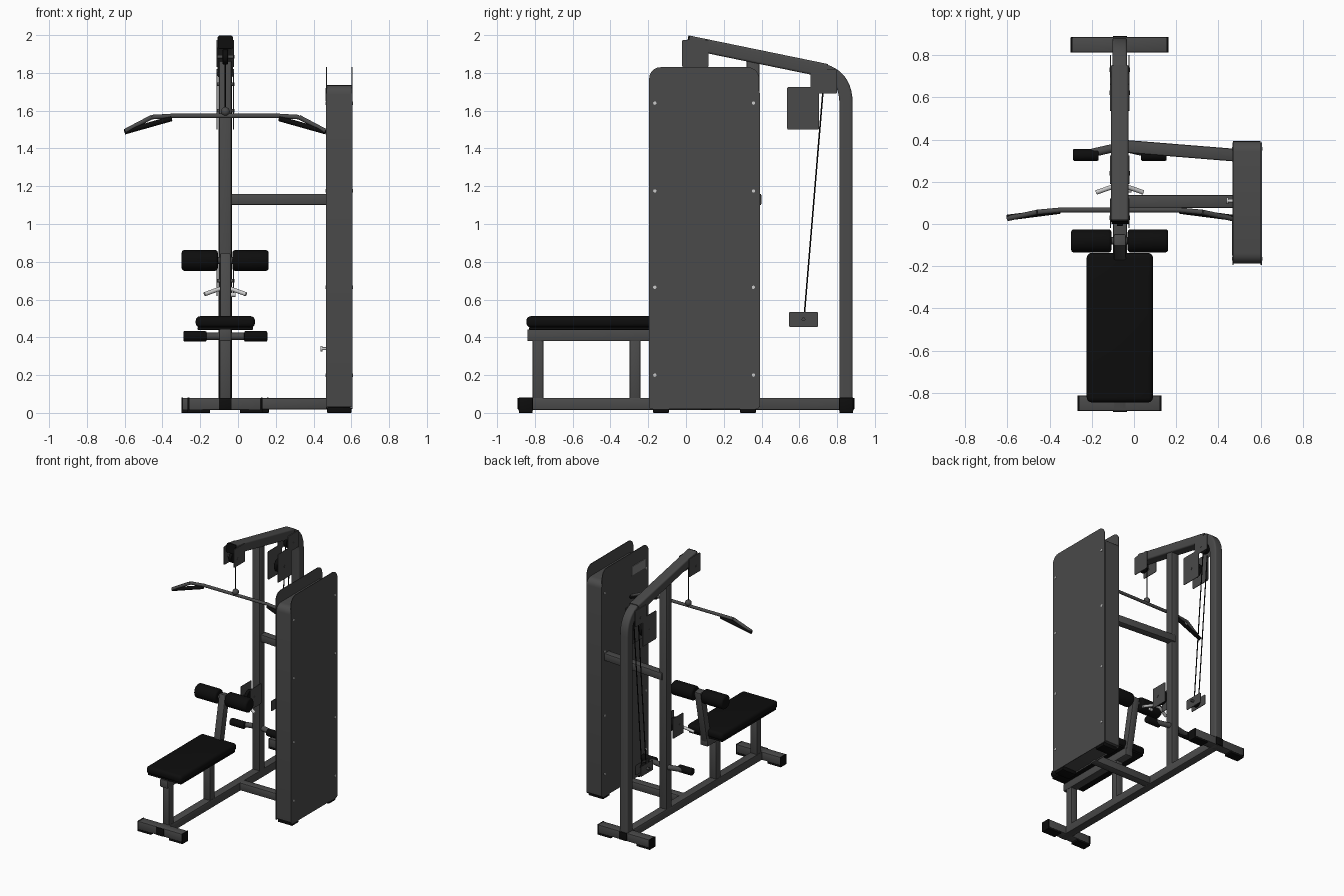
import bpy, bmesh, math
from mathutils import Vector, Matrix

if "Cube" in bpy.data.objects:
    bpy.data.objects.remove(bpy.data.objects["Cube"])

CX = -0.067  # centre line of the main frame


def material(name, rgb):
    m = bpy.data.materials.new(name)
    m.diffuse_color = (*rgb, 1)
    m.use_nodes = True
    m.node_tree.nodes["Principled BSDF"].inputs["Base Color"].default_value = m.diffuse_color
    return m


GREY = material("dark grey paint", (0.068, 0.068, 0.068))
BLACK = material("black rubber", (0.004, 0.004, 0.004))
SILVER = material("silver metal", (0.6, 0.6, 0.6))
LABEL = material("label grey", (0.22, 0.22, 0.22))


def finish(name, bm, mat):
    bmesh.ops.recalc_face_normals(bm, faces=bm.faces[:])
    me = bpy.data.meshes.new(name)
    bm.to_mesh(me)
    bm.free()
    me.materials.append(mat)
    ob = bpy.data.objects.new(name, me)
    bpy.context.collection.objects.link(ob)
    return ob


def round_box(size, bevel, seg):
    bm = bmesh.new()
    bmesh.ops.create_cube(bm, size=1, matrix=Matrix.Diagonal((*size, 1)))
    if bevel:
        bmesh.ops.bevel(bm, geom=bm.edges[:], offset=bevel, segments=seg,
                        profile=0.5, affect='EDGES')
    return bm


def box(name, lo, hi, mat=GREY, bevel=0.006, seg=2):
    lo, hi = Vector(lo), Vector(hi)
    bm = round_box(hi - lo, bevel, seg)
    bmesh.ops.translate(bm, verts=bm.verts[:], vec=(lo + hi) / 2)
    return finish(name, bm, mat)


def between(bm, a, b):
    rot = (b - a).to_track_quat('Z', 'Y').to_matrix().to_4x4()
    bmesh.ops.transform(bm, verts=bm.verts[:], matrix=Matrix.Translation((a + b) / 2) @ rot)


def beam(name, a, b, w=0.065, mat=GREY, bevel=0.008):
    a, b = Vector(a), Vector(b)
    bm = round_box((w, w, (b - a).length), bevel, 2)
    between(bm, a, b)
    return finish(name, bm, mat)


def rod(name, a, b, r, mat=GREY, seg=20, bevel=0.0):
    a, b = Vector(a), Vector(b)
    bm = bmesh.new()
    bmesh.ops.create_cone(bm, cap_ends=True, segments=seg, radius1=r, radius2=r,
                          depth=(b - a).length)
    if bevel:
        rim = [e for e in bm.edges if abs(e.verts[0].co.z - e.verts[1].co.z) < 1e-5]
        bmesh.ops.bevel(bm, geom=rim, offset=bevel, segments=3, profile=0.5, affect='EDGES')
    between(bm, a, b)
    return finish(name, bm, mat)


def rounded_rect(x0, x1, y0, y1, r_low, r_high):
    pts = []
    for cx, cy, r, a0 in ((x1, y0, r_low, -90), (x1, y1, r_high, 0),
                          (x0, y1, r_high, 90), (x0, y0, r_low, 180)):
        ox = cx - r if cx == x1 else cx + r
        oy = cy - r if cy == y1 else cy + r
        for i in range(6):
            t = math.radians(a0 + 18 * i)
            pts.append((ox + r * math.cos(t), oy + r * math.sin(t)))
    return pts


def loft(name, rings, mat=GREY):
    bm = bmesh.new()
    loops = [[bm.verts.new(p) for p in ring] for ring in rings]
    n = len(loops[0])
    for l0, l1 in zip(loops, loops[1:]):
        for i in range(n):
            bm.faces.new((l0[i], l0[(i + 1) % n], l1[(i + 1) % n], l1[i]))
    bm.faces.new(loops[0])
    bm.faces.new(loops[-1])
    return finish(name, bm, mat)


def slab(name, x0, x1, y0, y1, z0, z1, r_low=0.008, r_high=0.008, mat=GREY):
    prof = rounded_rect(y0, y1, z0, z1, r_low, r_high)
    return loft(name, [[(x, y, z) for y, z in prof] for x in (x0, x1)], mat)


def sweep(name, path, w, h, mat=GREY):
    """Rounded rectangular tube along a path of (y, z) points."""
    prof = rounded_rect(-w / 2, w / 2, -h / 2, h / 2, 0.012, 0.012)
    rings = []
    for i, p in enumerate(path):
        q, s = path[max(i - 1, 0)], path[min(i + 1, len(path) - 1)]
        t = Vector((s[0] - q[0], s[1] - q[1])).normalized()
        rings.append([(CX + u, p[0] - t.y * v, p[1] + t.x * v) for u, v in prof])
    return loft(name, rings, mat)


# base rail, cross feet and rubber pads
box("base_rail", (CX - .033, -.88, .015), (CX + .033, .88, .08))
for s, nm in ((-1, "front"), (1, "rear")):
    xa, xb = (-.267, .13) if s < 0 else (-.30, .163)
    ya, yb = sorted((s * .885, s * .812))
    box(nm + "_foot", (xa + .006, ya, .015), (xb - .006, yb, .08))
    box(nm + "_rail_cap", (CX - .033, s * .887 - .004, .018), (CX + .033, s * .887 + .004, .08),
        BLACK, .002)
    for x0, x1, end in ((xa, xa + .12, xa), (xb - .12, xb, xb - .01)):
        box(nm + "_foot_pad", (x0, ya, 0), (x1, yb, .018), BLACK, .003)
        box(nm + "_foot_cap", (end, ya - .001, .01), (end + .01, yb + .001, .081), BLACK, .003)

# rear post bending into the sloping top beam
p0, p1, p2 = Vector((.847, 1.64)), Vector((.847, 1.795)), Vector((.70, 1.819))
bend = [(1 - t) ** 2 * p0 + 2 * t * (1 - t) * p1 + t * t * p2 for t in [i / 10 for i in range(11)]]
sweep("rear_post", [(.847, .07)] + [tuple(p) for p in bend], .07, .07)
sweep("top_beam", [(.015, 1.961), (.745, 1.811)], .082, .073)
sweep("top_beam_cap", [(.006, 1.963), (.016, 1.961)], .08, .071, BLACK)
beam("main_post", (CX, .355, .07), (CX, .355, 1.88), .067)

# links to the weight housing
beam("upper_link", (CX, .37, 1.13), (.48, .326, 1.13), .06)
beam("lower_link", (CX, .107, .048), (.48, .107, .048), .062)

# weight housing
slab("weight_housing", .47, .60, -.188, .392, .03, 1.735, .005, .05)
for x, out, nm in ((.467, -1, "inner"), (.600, 1, "outer")):
    slab(nm + "_side_panel", x, x + .005, -.195, .387, .02, 1.83, .012, .06)
    xs = x if out < 0 else x + .005
    for y in (-.165, .357):
        for z in (.2, .665, 1.175, 1.64):
            rod("panel_screw", (xs - out * .002, y, z), (xs + out * .003, y, z), .009, SILVER, 10)
for y in (-.175, .285):
    box("housing_pad", (.472, y, 0), (.60, y + .085, .03), BLACK, .004)
box("panel_label", (.463, -.15, 1.65), (.468, .02, 1.72), LABEL, 0)
rod("housing_peg", (.445, .11, .34), (.468, .11, .34), .008, SILVER, 12)
rod("housing_peg_head", (.437, .11, .34), (.447, .11, .34), .015, SILVER, 12)

# bench
box("seat", (-.224, -.845, .452), (.09, -.137, .512), BLACK, .024, 4)
box("seat_board", (-.214, -.83, .44), (.08, -.15, .454), BLACK, .003)
box("seat_rail", (CX - .033, -.84, .38), (CX + .033, -.13, .442))
for y in (-.783, -.27):
    box("seat_post", (CX - .03, y - .029, .07), (CX + .03, y + .029, .39))

# knee rollers
beam("knee_post", (CX, -.165, .39), (CX, -.075, .84), .058)
rod("knee_axle", (-.27, -.08, .807), (.135, -.08, .807), .018)
for x0, x1 in ((-.298, -.107), (-.03, .162)):
    rod("knee_roller", (x0, -.08, .807), (x1, -.08, .807), .055, BLACK, 28, .014)

# foot rollers
for s in (-1, 1):
    rod("foot_bar", (CX + s * .02, .362, .405), (CX + s * .17, .328, .405), .02)
    rod("foot_roller", (CX + s * .10, .327, .405), (CX + s * .222, .327, .405), .028, BLACK, 24, .007)


def plate_pair(name, y0, y1, z0, z1, half=.046):
    for x in (CX - half, CX + half - .005):
        slab(name, x, x + .005, y0, y1, z0, z1)


def pulley(name, y, z, r):
    rod(name, (CX - .014, y, z), (CX + .014, y, z), r, BLACK, 28, .004)
    rod(name + "_axle", (CX - .048, y, z), (CX + .048, y, z), .01, GREY, 12)


# pulley brackets and pulleys
plate_pair("front_pulley_bracket", -.02, .12, 1.83, 1.975)
pulley("front_pulley", .03, 1.885, .04)
plate_pair("rear_pulley_bracket", .66, .80, 1.69, 1.82)
pulley("rear_pulley", .73, 1.74, .045)
plate_pair("middle_pulley_bracket", .535, .705, 1.50, 1.725)
pulley("middle_pulley", .62, 1.60, .055)
plate_pair("lower_pulley_block", .545, .70, .455, .535, .025)
pulley("lower_pulley", .622, .495, .036)
plate_pair("row_pulley_bracket", .19, .325, .62, .78)
pulley("row_pulley", .24, .70, .05)

# cables
rod("lat_cable", (CX, .066, 1.59), (CX, .066, 1.89), .004, BLACK, 8)
for s in (-1, 1):
    rod("stack_cable", (CX + s * .02, .724, 1.69), (CX + s * .02, .625, .50), .004, BLACK, 8)

# lat pull bar
rod("lat_bar", (CX - .29, .066, 1.572), (CX + .29, .066, 1.572), .012)
bm = bmesh.new()
bmesh.ops.create_uvsphere(bm, u_segments=16, v_segments=10, radius=.024,
                          matrix=Matrix.Translation((CX, .066, 1.595)))
finish("bar_swivel", bm, GREY)
for s in (-1, 1):
    inner = (CX + s * .28, .066, 1.572)
    mid = (CX + s * .39, .056, 1.566)
    tip = (CX + s * .53, .026, 1.492)
    rod("bar_bend", inner, mid, .012)
    rod("bar_end", mid, tip, .012)
    rod("bar_grip", (CX + s * .285, .062, 1.558), (CX + s * .533, .03, 1.488), .014, BLACK)

# silver row handles
for s in (-1, 1):
    rod("row_handle", (CX + s * .03, .178, .657), (CX + s * .11, .15, .628), .011, SILVER, 14)
rod("row_handle_bar", (CX - .032, .178, .657), (CX + .032, .178, .657), .011, SILVER, 14)
rod("row_cable", (CX, .178, .657), (CX, .24, .657), .005, BLACK, 8)
rod("row_hook", (CX + .03, .16, .625), (CX + .055, .16, .625), .012, SILVER, 12)

# keep edges crisp, rounded parts smooth
bpy.ops.object.select_all(action='SELECT')
bpy.context.view_layer.objects.active = bpy.data.objects["seat"]
bpy.ops.object.shade_smooth_by_angle(angle=math.radians(35))
